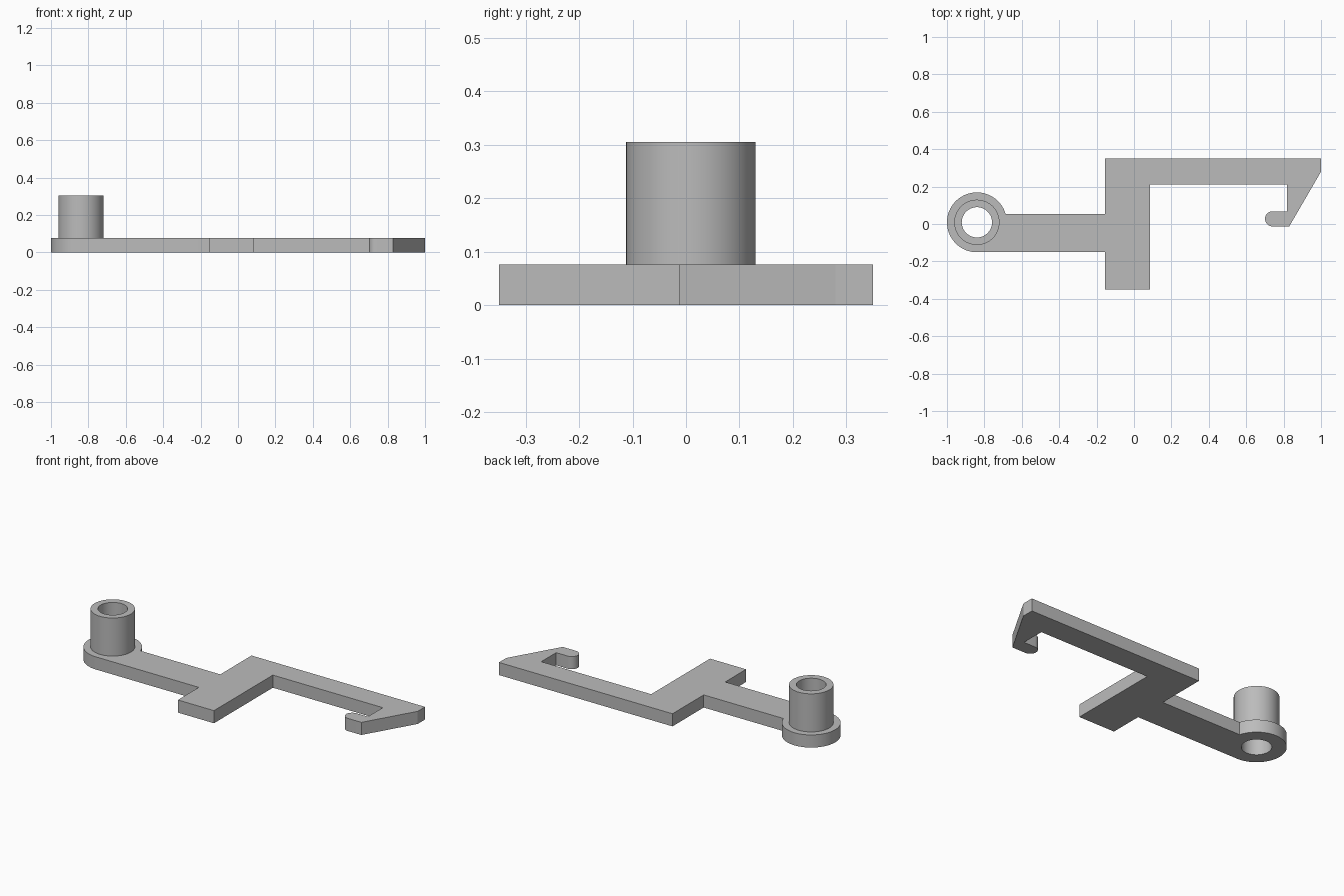
import bpy, bmesh
from math import cos, sin, pi, sqrt, atan2

cube = bpy.data.objects.get("Cube")
if cube:
    bpy.data.objects.remove(cube, do_unlink=True)

THICK, TOP = 0.076, 0.305          # plate thickness, bushing height
CX, CY = -0.84, 0.009              # bushing axis
EYE_R, BUSH_R, BORE_R = 0.16, 0.121, 0.081

grey = bpy.data.materials.new("plain grey")
grey.use_nodes = True
colour = (0.5, 0.5, 0.5, 1)
grey.diffuse_color = colour
grey.node_tree.nodes["Principled BSDF"].inputs["Base Color"].default_value = colour


def arc(cx, cy, r, start, end, steps):
    return [(cx + r * cos(start + (end - start) * i / steps),
             cy + r * sin(start + (end - start) * i / steps))
            for i in range(steps + 1)]


def circle(r):
    return arc(CX, CY, r, 0, 2 * pi, 64)[:-1]


def extruded(name, loops, z0, z1):
    """Fill the outer loop minus the inner loop and extrude it upward."""
    bm = bmesh.new()
    edges = []
    for loop in loops:
        vs = [bm.verts.new((x, y, z0)) for x, y in loop]
        edges += [bm.edges.new((a, b)) for a, b in zip(vs, vs[1:] + vs[:1])]
    bmesh.ops.triangle_fill(bm, edges=edges, use_beauty=True)
    res = bmesh.ops.extrude_face_region(bm, geom=bm.faces[:], use_keep_orig=True)
    top = [g for g in res["geom"] if isinstance(g, bmesh.types.BMVert)]
    bmesh.ops.translate(bm, verts=top, vec=(0, 0, z1 - z0))
    bmesh.ops.recalc_face_normals(bm, faces=bm.faces[:])
    mesh = bpy.data.meshes.new(name)
    bm.to_mesh(mesh)
    bm.free()
    mesh.materials.append(grey)
    obj = bpy.data.objects.new(name, mesh)
    bpy.context.collection.objects.link(obj)
    bpy.ops.object.select_all(action="DESELECT")
    obj.select_set(True)
    bpy.context.view_layer.objects.active = obj
    bpy.ops.object.shade_smooth_by_angle(angle=pi / 6)
    return obj


# Flat lever: round eye, arm, cross block, long arm and hooked tip
arm_top = 0.053
join = atan2(arm_top - CY, sqrt(EYE_R ** 2 - (arm_top - CY) ** 2))
outline = arc(CX, CY, EYE_R, join, 1.5 * pi, 48)
outline += [(-0.155, CY - EYE_R), (-0.155, -0.35), (0.085, -0.35), (0.085, 0.21),
            (0.817, 0.21), (0.817, 0.068)]
outline += arc(0.741, 0.0275, 0.0405, pi / 2, 1.5 * pi, 16)
outline += [(0.83, -0.013), (1, 0.28), (1, 0.35), (-0.155, 0.35), (-0.155, arm_top)]
extruded("lever_plate", [outline, circle(BORE_R)], 0, THICK)

# Raised tube around the bore
extruded("pivot_bushing", [circle(BUSH_R), circle(BORE_R)], THICK, TOP)
